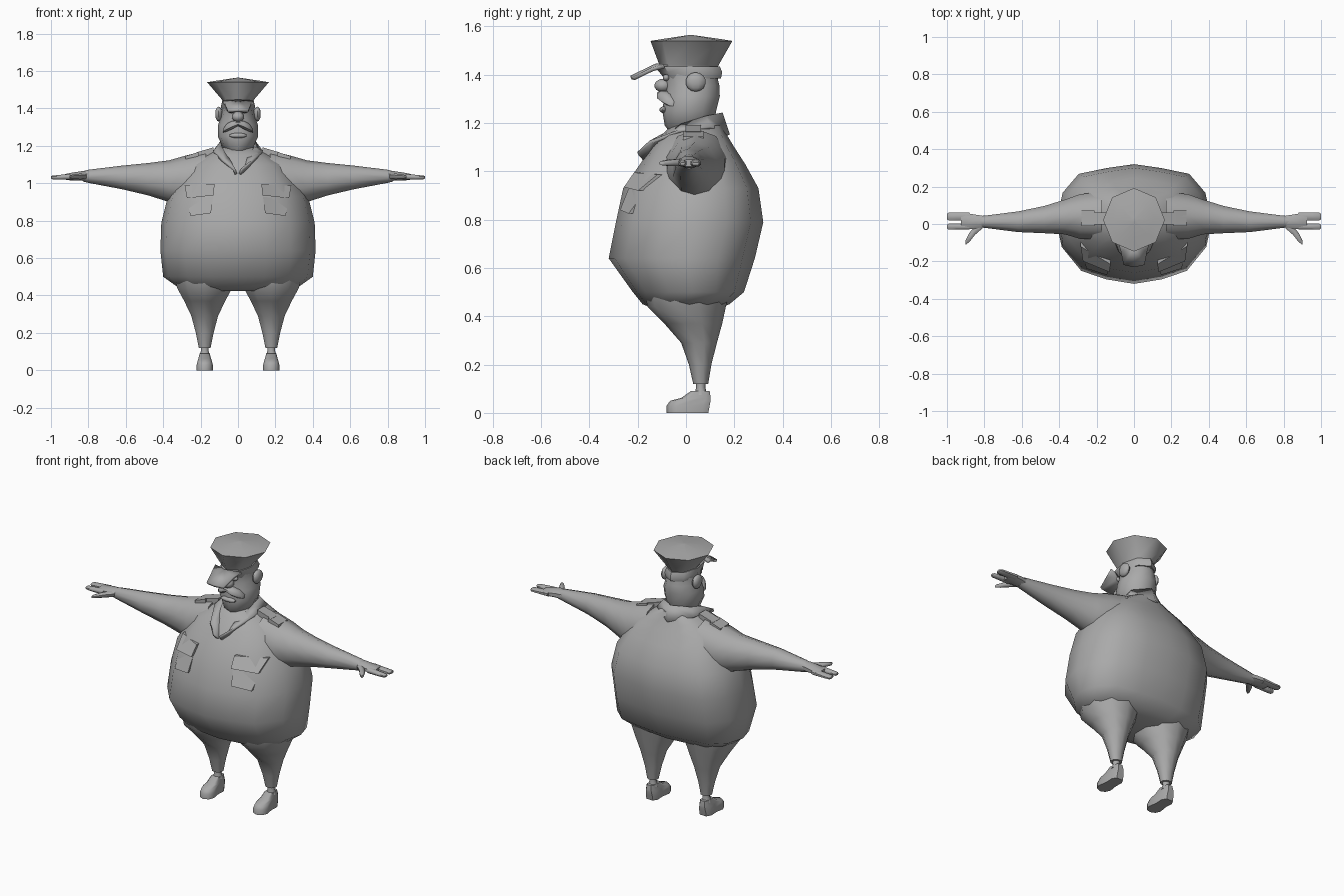
import bpy, bmesh, math
from mathutils import Vector
from mathutils.bvhtree import BVHTree

grey = bpy.data.materials.new("plain grey")
grey.diffuse_color = (0.4, 0.4, 0.4, 1)


def finish(name, bm, angle=50):
    bmesh.ops.recalc_face_normals(bm, faces=bm.faces[:])
    me = bpy.data.meshes.new(name)
    bm.to_mesh(me)
    bm.free()
    ob = bpy.data.objects.new(name, me)
    bpy.context.collection.objects.link(ob)
    me.materials.append(grey)
    bpy.ops.object.select_all(action='DESELECT')
    ob.select_set(True)
    bpy.context.view_layer.objects.active = ob
    bpy.ops.object.shade_smooth_by_angle(angle=math.radians(angle))
    return ob


def loft(name, rings, angle=50):
    """Skin a row of closed point rings and cap both ends."""
    bm = bmesh.new()
    rows = [[bm.verts.new(p) for p in r] for r in rings]
    n = len(rows[0])
    for a, b in zip(rows, rows[1:]):
        for i in range(n):
            j = (i + 1) % n
            bm.faces.new((a[i], a[j], b[j], b[i]))
    bm.faces.new(rows[0])
    bm.faces.new(rows[-1])
    return finish(name, bm, angle)


def circle(n, turn=0.0):
    return [(math.sin(math.tau * (i + turn) / n), -math.cos(math.tau * (i + turn) / n)) for i in range(n)]


def up(rings, cx=0, sec=circle(10)):
    """Rings stacked in z: (z, half width, front y, back y)."""
    return [[(cx + u * w, (f + b) / 2 + v * (b - f) / 2, z) for u, v in sec] for z, w, f, b in rings]


def out(rings, s, sec=circle(8, 0.5)):
    """Rings along x: (x, y min, y max, z min, z max)."""
    return [[(s * x, (a + b) / 2 + u * (b - a) / 2, (c + d) / 2 + v * (d - c) / 2) for u, v in sec]
            for x, a, b, c, d in rings]


def ball(name, pos, size, seg=10, rings=7):
    bm = bmesh.new()
    bmesh.ops.create_uvsphere(bm, u_segments=seg, v_segments=rings, radius=1)
    for v in bm.verts:
        v.co = Vector(a * b for a, b in zip(v.co, size)) + Vector(pos)
    return finish(name, bm)


# Torso: broad, faceted belly
half = [(0, -1), (0.36, -0.92), (0.68, -0.77), (0.93, -0.35), (1, 0.08), (0.93, 0.5), (0.72, 0.83), (0.36, 0.93)]
belly = half + [(0, 1)] + [(-u, v) for u, v in half[:0:-1]]
torso = loft("torso", up([
    (0.425, 0.25, -0.12, 0.12), (0.45, 0.33, -0.18, 0.18), (0.50, 0.40, -0.22, 0.24),
    (0.64, 0.415, -0.32, 0.285), (0.79, 0.41, -0.29, 0.32), (0.93, 0.375, -0.26, 0.30),
    (1.03, 0.31, -0.19, 0.245), (1.10, 0.26, -0.145, 0.20), (1.15, 0.17, -0.10, 0.17),
    (1.19, 0.10, -0.06, 0.15)], sec=belly))
surface = BVHTree.FromPolygons([v.co for v in torso.data.vertices], [p.vertices[:] for p in torso.data.polygons])

# Collar: a folded strip from the chest V round the nape
inner = [(0.004, -0.165, 1.035), (0.05, -0.10, 1.13), (0.085, -0.02, 1.19), (0.085, 0.08, 1.225), (0, 0.145, 1.24)]
outer = [(0.022, -0.20, 1.075), (0.08, -0.15, 1.12), (0.13, -0.03, 1.165), (0.12, 0.10, 1.18), (0, 0.175, 1.15)]
bm = bmesh.new()
rows = []
for line in (inner, outer):
    pts = line + [(-x, y, z) for x, y, z in line[-2::-1]]
    rows.append([bm.verts.new(p) for p in pts])
for i in range(len(rows[0]) - 1):
    bm.faces.new((rows[0][i], rows[0][i + 1], rows[1][i + 1], rows[1][i]))
collar = finish("collar", bm)
m = collar.modifiers.new("thickness", 'SOLIDIFY')
m.thickness = 0.015
m.offset = 0

# Head
loft("head", up([
    (1.12, 0.06, -0.04, 0.10), (1.165, 0.045, -0.07, 0.10), (1.19, 0.08, -0.088, 0.115),
    (1.25, 0.108, -0.098, 0.125), (1.31, 0.107, -0.09, 0.14), (1.355, 0.09, -0.085, 0.138),
    (1.39, 0.085, -0.09, 0.13), (1.43, 0.08, -0.10, 0.13)], sec=circle(12)))
ball("nose", (0, -0.095, 1.355), (0.034, 0.036, 0.028))
ball("lower_lip", (0, -0.092, 1.255), (0.05, 0.018, 0.014))

# Cap: band, flared crown with low peak, visor
loft("cap_band", up([(1.385, 0.085, -0.09, 0.145), (1.41, 0.092, -0.11, 0.15), (1.435, 0.085, -0.135, 0.14)],
                    sec=circle(8)))
loft("cap_crown", up([
    (1.425, 0.075, -0.13, 0.13), (1.44, 0.08, -0.11, 0.135), (1.54, 0.165, -0.147, 0.192),
    (1.549, 0.11, -0.09, 0.135), (1.564, 0.008, 0.01, 0.03)], sec=circle(8)))
bm = bmesh.new()
edge = [(0.085, -0.09, 1.435), (0.07, -0.14, 1.422), (0.055, -0.215, 1.385)]
edge += [(0, -0.228, 1.388)] + [(-x, y, z) for x, y, z in edge[::-1]]
back = [bm.verts.new(p) for p in edge]
mid = bm.verts.new((0, -0.12, 1.44))
for a, b in zip(back, back[1:]):
    bm.faces.new((mid, a, b))
visor = finish("cap_visor", bm)
m = visor.modifiers.new("thickness", 'SOLIDIFY')
m.thickness = 0.016
m.offset = 0

for s, side in ((-1, "left"), (1, "right")):
    # Face details
    ball(side + "_ear", (s * 0.103, 0.04, 1.37), (0.02, 0.042, 0.04))
    ball(side + "_eye", (s * 0.036, -0.082, 1.388), (0.02, 0.014, 0.014))
    loft(side + "_moustache", out([
        (0, -0.122, -0.07, 1.305, 1.335), (0.03, -0.122, -0.06, 1.288, 1.335),
        (0.058, -0.105, -0.045, 1.275, 1.322), (0.08, -0.08, -0.04, 1.27, 1.292)], s))

    # Arm and hand
    loft(side + "_arm", out([
        (0.17, -0.09, 0.18, 0.87, 1.175), (0.29, -0.085, 0.165, 0.87, 1.145), (0.37, -0.06, 0.135, 0.90, 1.122),
        (0.48, -0.053, 0.10, 0.935, 1.108), (0.62, -0.046, 0.07, 0.968, 1.094),
        (0.80, -0.022, 0.046, 1.002, 1.072), (0.83, -0.02, 0.045, 1.01, 1.064)], s, circle(10)))
    loft(side + "_palm", out([
        (0.80, -0.02, 0.045, 1.008, 1.068), (0.84, -0.03, 0.052, 1.012, 1.066),
        (0.90, -0.03, 0.062, 1.014, 1.056), (0.925, -0.025, 0.06, 1.018, 1.05)], s))
    for name, a, b in (("front_fingers", -0.032, 0.004), ("back_fingers", 0.016, 0.063)):
        loft(side + "_" + name, out([
            (0.88, a, b, 1.018, 1.052), (0.95, a, b, 1.018, 1.046), (0.99, a, b, 1.02, 1.042),
            (1.0, a + 0.008, b - 0.008, 1.025, 1.038)], s))
    loft(side + "_thumb", out([
        (0.81, -0.025, 0.03, 1.02, 1.055), (0.85, -0.06, -0.01, 1.02, 1.052),
        (0.88, -0.098, -0.045, 1.022, 1.048), (0.90, -0.112, -0.085, 1.025, 1.043)], s))

    # Shoulder strap: sloping tab with raised end
    for name, x0, z0, x1, z1, w, h in (("strap", 0.13, 1.178, 0.225, 1.15, 0.032, 0.014),
                                       ("strap_end", 0.21, 1.148, 0.28, 1.125, 0.042, 0.02)):
        loft(side + "_shoulder_" + name, [
            [(s * x, 0.03 - w, z - 0.03), (s * x, 0.03 + w, z - 0.03), (s * x, 0.03 + w, z + h), (s * x, 0.03 - w, z + h)]
            for x, z in ((x0, z0), (x1, z1))])

    # Chest pocket laid on the torso, with its flap
    def patch(name, corners, lift):
        hits = [surface.ray_cast(Vector((s * x, -1, z)), Vector((0, 1, 0)))[0] for x, z in corners]
        loft(side + "_" + name, [[p + Vector((0, d, 0)) for p in hits] for d in (-lift, 0.03)], 30)
    patch("pocket", [(0.125, 0.992), (0.283, 0.985), (0.255, 0.825), (0.145, 0.84)], 0.018)
    patch("pocket_flap", [(0.125, 0.995), (0.285, 0.987), (0.273, 0.92), (0.132, 0.935)], 0.022)

    # Trouser leg, ankle and shoe
    leg = up([(0.50, 0.17, -0.17, 0.18), (0.44, 0.155, -0.16, 0.165), (0.37, 0.115, -0.09, 0.15),
              (0.29, 0.075, -0.02, 0.128), (0.20, 0.05, 0.012, 0.105), (0.12, 0.033, 0.03, 0.092)], s * 0.178)
    loft(side + "_trouser_leg", leg)
    loft(side + "_ankle", up([(0.13, 0.022, 0.04, 0.082), (0.105, 0.02, 0.042, 0.08), (0.075, 0.03, 0.035, 0.088)],
                             s * 0.178, circle(8)))
    sole = [(0, -1), (0.7, -0.85), (1, -0.5), (0.8, 0.1), (0.85, 0.7), (0.5, 1)]
    sole += [(-u, v) for u, v in sole[:0:-1]]
    shoe = up([(0, 0.043, -0.08, 0.092), (0.03, 0.043, -0.08, 0.098), (0.05, 0.038, -0.066, 0.102),
               (0.062, 0.034, -0.02, 0.102), (0.09, 0.027, 0.02, 0.098)], s * 0.178, sole)
    loft(side + "_shoe", shoe)
